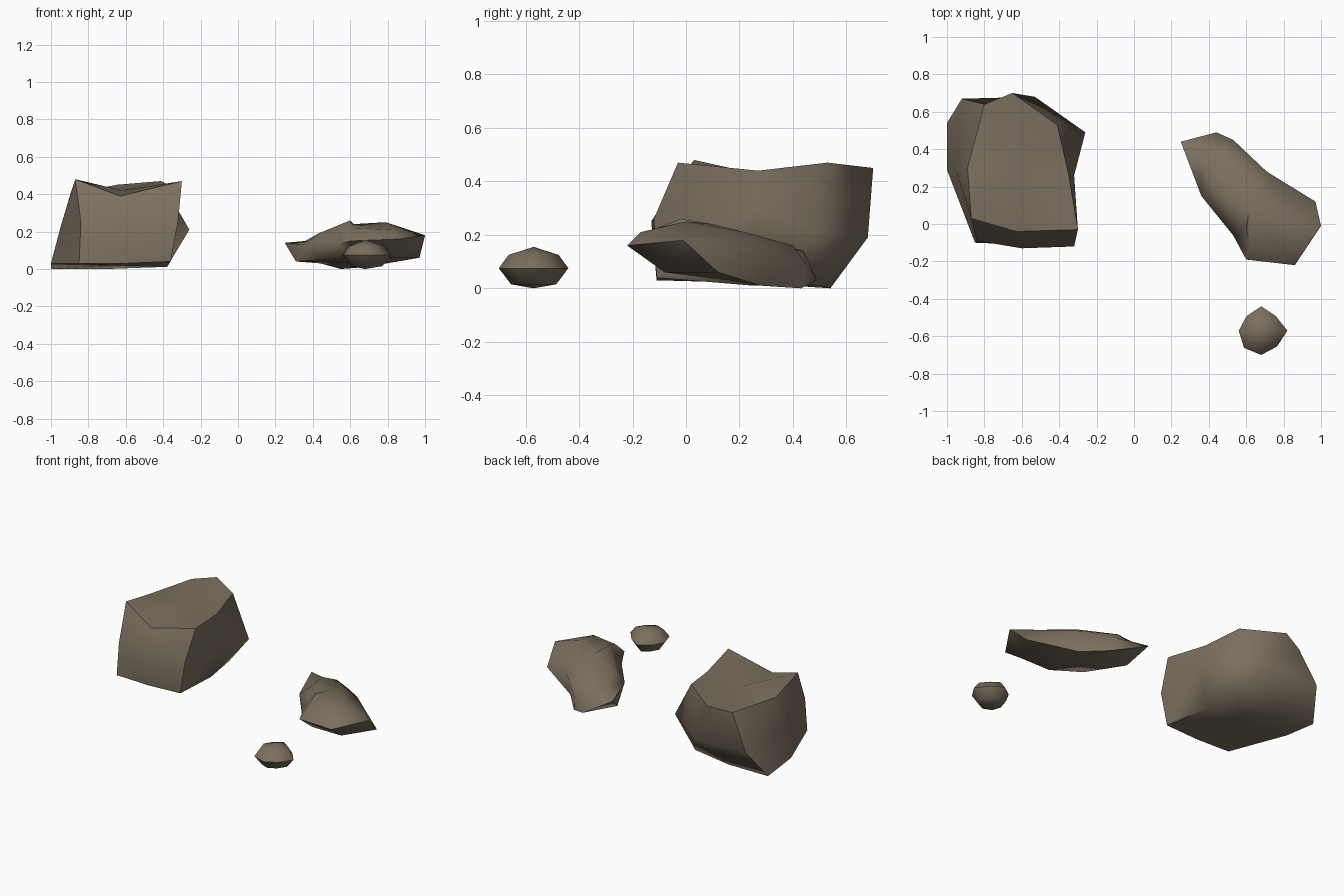
import bpy
import bmesh
import math
from mathutils import Vector

# Remove the default cube only
default_cube = bpy.data.objects.get("Cube")
if default_cube:
    bpy.data.objects.remove(default_cube, do_unlink=True)


def make_material(name, colour):
    material = bpy.data.materials.new(name)
    material.use_nodes = True
    material.diffuse_color = colour
    shader = material.node_tree.nodes["Principled BSDF"]
    shader.inputs["Base Color"].default_value = colour
    shader.inputs["Roughness"].default_value = 0.9
    return material


stone_brown = make_material("stone_brown", (0.2, 0.16, 0.115, 1))


def make_rock(name, rings, bottom_centre, top_centre, sharp_angle):
    """Skin a stack of equal rings, listed from the ground up, and cap both ends."""
    bm = bmesh.new()
    loops = [[bm.verts.new(point) for point in ring] for ring in rings]
    count = len(loops[0])

    # Side bands between neighbouring rings
    for lower, upper in zip(loops, loops[1:]):
        for i in range(count):
            j = (i + 1) % count
            bm.faces.new((lower[i], lower[j], upper[j], upper[i]))

    # Fans that close the underside and the crown
    underside = bm.verts.new(bottom_centre)
    crown = bm.verts.new(top_centre)
    for i in range(count):
        j = (i + 1) % count
        bm.faces.new((loops[0][j], loops[0][i], underside))
        bm.faces.new((loops[-1][i], loops[-1][j], crown))

    bmesh.ops.triangulate(bm, faces=[f for f in bm.faces if len(f.verts) > 3])
    bmesh.ops.recalc_face_normals(bm, faces=bm.faces)
    mesh = bpy.data.meshes.new(name)
    bm.to_mesh(mesh)
    bm.free()
    mesh.materials.append(stone_brown)

    rock = bpy.data.objects.new(name, mesh)
    bpy.context.collection.objects.link(rock)
    bpy.ops.object.select_all(action="DESELECT")
    rock.select_set(True)
    bpy.context.view_layer.objects.active = rock
    bpy.ops.object.shade_smooth_by_angle(angle=math.radians(sharp_angle))
    return rock


# Large boulder: rings run front corner, right side, back, left side
boulder_foot = [
    (-.85, -.1, .03), (-.6, -.11, .03), (-.36, -.11, .04), (-.38, .25, .01),
    (-.42, .5, .01), (-.7, .54, 0), (-1, .54, 0), (-1, .29, .03)]
boulder_waist = [
    (-.84, -.09, .25), (-.6, -.13, .25), (-.32, -.12, .26), (-.32, .26, .3),
    (-.26, .49, .21), (-.53, .68, .19), (-.92, .67, .19), (-.95, .28, .22)]
boulder_rim = [
    (-.87, .03, .48), (-.63, -.04, .39), (-.3, -.03, .47), (-.35, .27, .44),
    (-.41, .53, .47), (-.65, .7, .45), (-.8, .64, .42), (-.89, .3, .42)]
make_rock("large_boulder", [boulder_foot, boulder_waist, boulder_rim],
          (-.68, .25, .02), (-.62, .3, .42), 60)

# Long flat slab with a pointed back end
slab_foot = [
    (.62, -.08, .06), (.84, -.08, .06), (.97, .12, .06), (.68, .28, .01),
    (.55, .43, 0), (.44, .49, .03), (.31, .3, .04), (.45, .05, .05)]
slab_waist = [
    (.6, -.19, .15), (.86, -.22, .16), (1, -.01, .18), (.71, .28, .15),
    (.53, .45, .09), (.25, .44, .14), (.36, .15, .13), (.53, -.06, .13)]
slab_rim = [
    (.62, -.12, .22), (.82, -.17, .21), (.79, 0, .25), (.64, .22, .21),
    (.47, .4, .16), (.36, .4, .15), (.43, .17, .19), (.6, -.02, .26)]
make_rock("flat_slab", [slab_foot, slab_waist, slab_rim],
          (.64, .16, .03), (.62, .1, .24), 60)

# Small pebble: one uneven outline, scaled for each level
pebble_centre = Vector((.68, -.57, 0))
pebble_outline = [.14, .11, .13, .11, .12, .13, .13, .12]
pebble_levels = [(.65, .015), (1, .075), (.72, .125)]


def pebble_ring(scale, height):
    ring = []
    for i, radius in enumerate(pebble_outline):
        turn = math.tau * i / len(pebble_outline)
        offset = Vector((math.cos(turn), math.sin(turn), 0)) * radius * scale
        ring.append(pebble_centre + offset + Vector((0, 0, height)))
    return ring


make_rock("small_pebble", [pebble_ring(*level) for level in pebble_levels],
          pebble_centre, pebble_centre + Vector((0, 0, .155)), 60)
